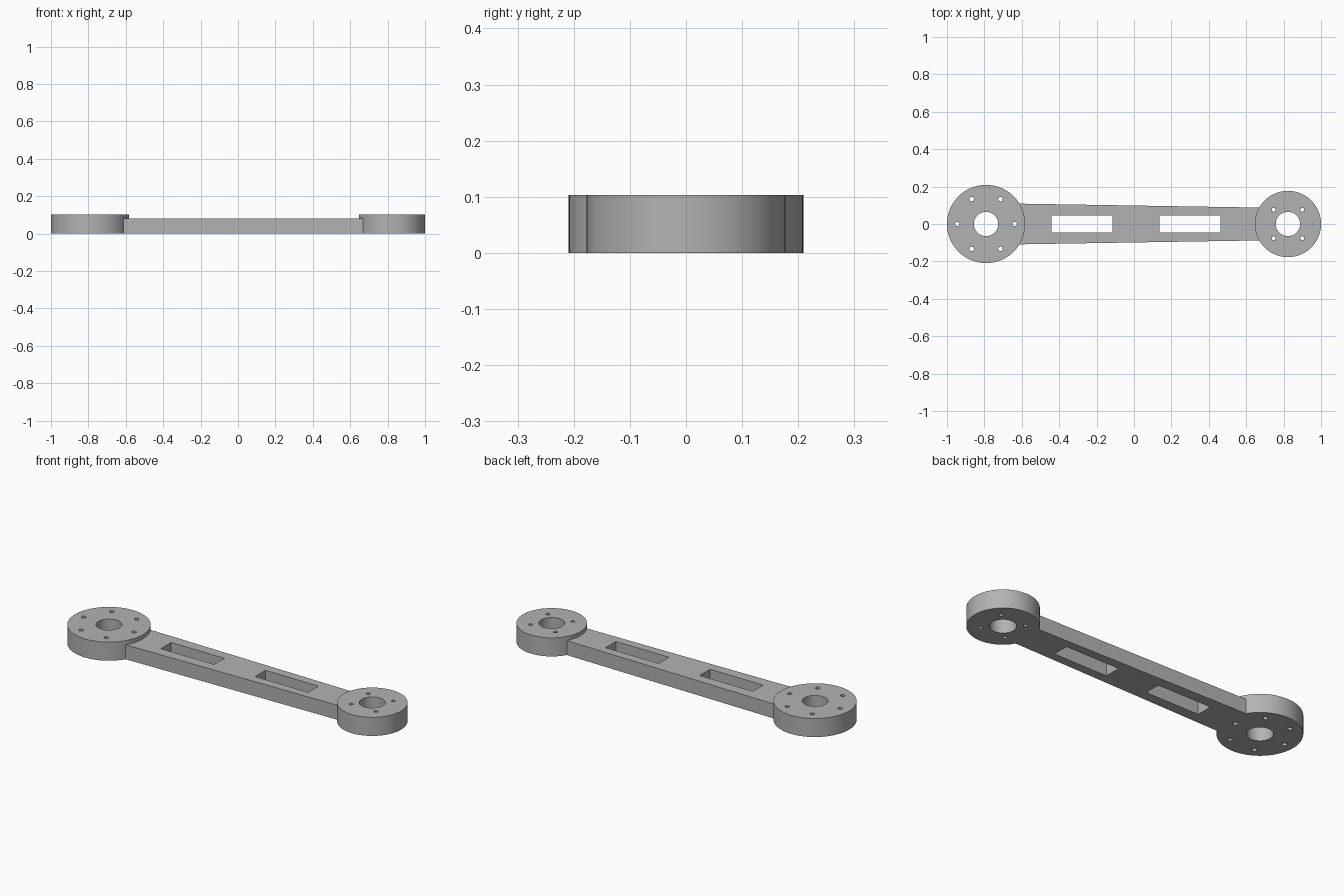
import bpy
import bmesh
from math import cos, sin, radians

if "Cube" in bpy.data.objects:
    bpy.data.objects.remove(bpy.data.objects["Cube"])

HUB_HEIGHT = 0.103
ARM_HEIGHT = 0.08

metal = bpy.data.materials.new("plain grey")
metal.use_nodes = True
grey = (0.45, 0.45, 0.45, 1)
metal.diffuse_color = grey
metal.node_tree.nodes["Principled BSDF"].inputs["Base Color"].default_value = grey


def prism(name, outline, z0, z1):
    """Extrude a flat outline between two heights."""
    bm = bmesh.new()
    face = bm.faces.new([bm.verts.new((x, y, z0)) for x, y in outline])
    top = bmesh.ops.extrude_face_region(bm, geom=[face])
    verts = [v for v in top["geom"] if isinstance(v, bmesh.types.BMVert)]
    bmesh.ops.translate(bm, verts=verts, vec=(0, 0, z1 - z0))
    bmesh.ops.recalc_face_normals(bm, faces=bm.faces)
    mesh = bpy.data.meshes.new(name)
    bm.to_mesh(mesh)
    bm.free()
    mesh.materials.append(metal)
    obj = bpy.data.objects.new(name, mesh)
    bpy.context.collection.objects.link(obj)
    return obj


def circle(x, r, n, y=0):
    return [(x + r * cos(radians(360 * i / n)), y + r * sin(radians(360 * i / n)))
            for i in range(n)]


def combine(target, tool, operation):
    """Apply a boolean and remove the tool."""
    mod = target.modifiers.new("join", "BOOLEAN")
    mod.operation = operation
    mod.solver = "EXACT"
    mod.object = tool
    bpy.context.view_layer.objects.active = target
    bpy.ops.object.modifier_apply(modifier=mod.name)
    bpy.data.objects.remove(tool)


def cut(target, outline):
    combine(target, prism("cutter", outline, -0.1, 0.2), "DIFFERENCE")


# Tapered arm
link = prism("link_arm", [(-0.75, -0.111), (0.78, -0.086), (0.78, 0.086), (-0.75, 0.111)],
             0, ARM_HEIGHT)

# Hubs: centre, radius, bolt count, bolt circle radius, first angle, bolt radius
hubs = [(-0.791, 0.209, 6, 0.154, 0, 0.012),
        (0.823, 0.177, 4, 0.108, 45, 0.01)]
for x, radius, *_ in hubs:
    combine(link, prism("hub", circle(x, radius, 96), 0, HUB_HEIGHT), "UNION")

# Centre bores and bolt holes
for x, _, count, ring, start, hole in hubs:
    cut(link, circle(x, 0.065, 64))
    for i in range(count):
        a = radians(start + 360 * i / count)
        cut(link, circle(x + ring * cos(a), hole, 20, ring * sin(a)))

# Weight-saving slots
for x in (-0.278, 0.299):
    cut(link, [(x + sx * 0.163, sy * 0.045)
               for sx, sy in ((-1, -1), (1, -1), (1, 1), (-1, 1))])

# Round walls smooth, rims sharp
bpy.ops.object.select_all(action="DESELECT")
link.select_set(True)
bpy.context.view_layer.objects.active = link
bpy.ops.object.shade_smooth_by_angle(angle=radians(30))
